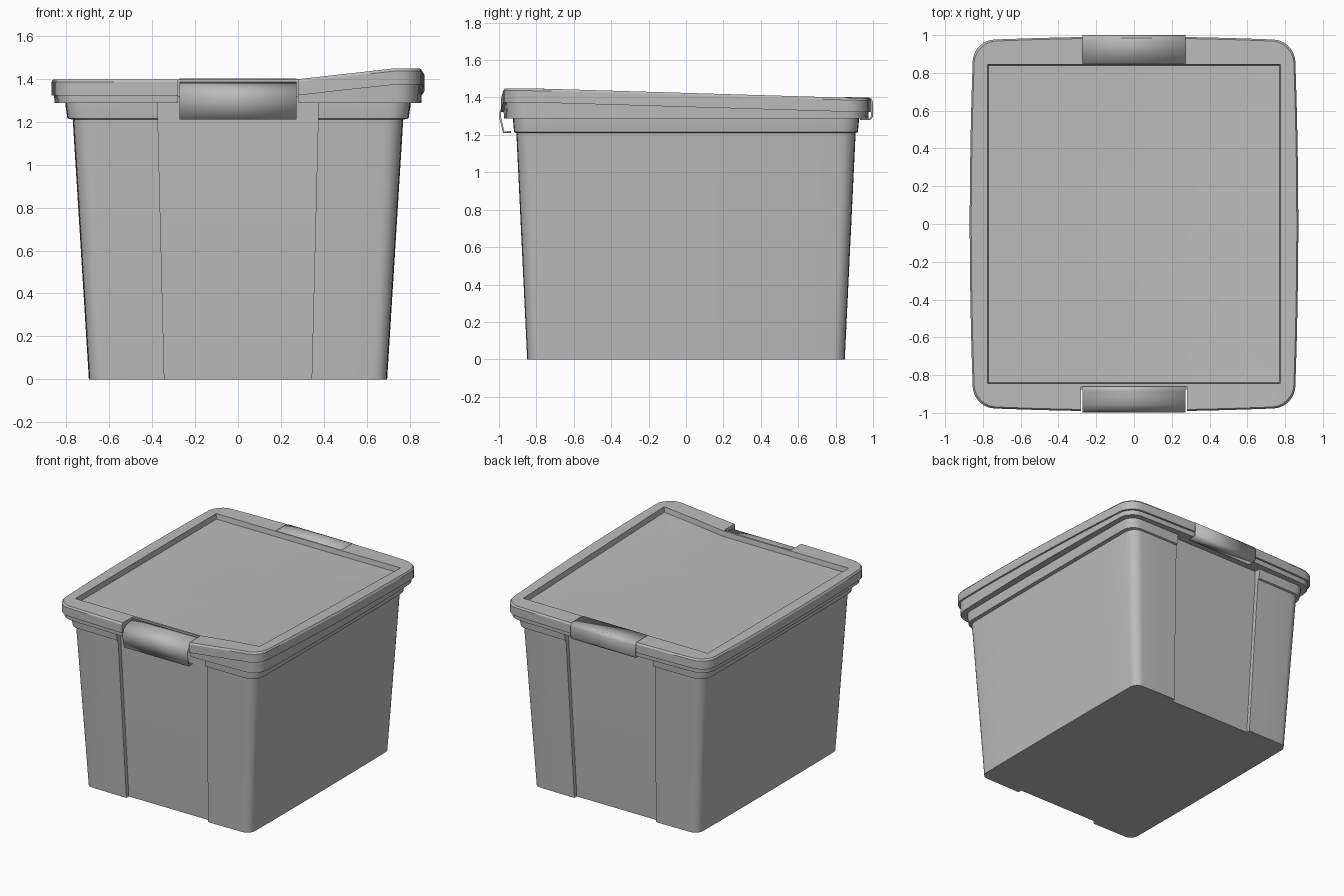
import bpy, bmesh, math

cube = bpy.data.objects.get("Cube")
if cube:
    bpy.data.objects.remove(cube)

grey = bpy.data.materials.new("grey_plastic")
grey.use_nodes = True
COLOUR = (0.5, 0.5, 0.5, 1)
grey.diffuse_color = COLOUR
grey.node_tree.nodes["Principled BSDF"].inputs["Base Color"].default_value = COLOUR


def finish(bm, name, angle=30):
    bmesh.ops.remove_doubles(bm, verts=bm.verts, dist=0.0002)
    bmesh.ops.recalc_face_normals(bm, faces=bm.faces)
    mesh = bpy.data.meshes.new(name)
    bm.to_mesh(mesh)
    bm.free()
    mesh.materials.append(grey)
    obj = bpy.data.objects.new(name, mesh)
    bpy.context.collection.objects.link(obj)
    bpy.ops.object.select_all(action="DESELECT")
    obj.select_set(True)
    bpy.context.view_layer.objects.active = obj
    bpy.ops.object.shade_smooth_by_angle(angle=math.radians(angle))
    return obj


def outline(hx, hy, r, bow, half, front, back):
    """Bowed rounded rectangle with optional flat notches on front and back."""
    quarter = [(hx, (hy - r) * t / 4, False) for t in range(4)]
    for i in range(7):
        a = math.pi / 2 * i / 6
        quarter.append((hx - r + r * math.cos(a), hy - r + r * math.sin(a), False))
    quarter += [((hx - r + half) / 2, hy, False), (half, hy, False),
                (half, hy, True), (0, hy, True)]
    other = quarter[::-1]
    points = []
    for sx, sy, part in ((1, 1, quarter), (-1, 1, other), (-1, -1, quarter), (1, -1, other)):
        for x, y, notched in part[:-1]:
            px = x - bow * (y / hy) ** 2
            py = y - bow * (x / hx) ** 2
            limit = back if sy > 0 else front
            if notched and limit:
                py = limit
            if x == half:
                px = half
            points.append((sx * px, sy * py))
        # the shared end point of each quarter opens the next one
    return points


def loft(rings, name, angle=30):
    bm = bmesh.new()
    loops = [[bm.verts.new(p) for p in ring] for ring in rings]
    for a, b in zip(loops, loops[1:]):
        for i in range(len(a)):
            j = (i + 1) % len(a)
            bm.faces.new((a[i], a[j], b[j], b[i]))
    bm.faces.new(loops[0])
    bm.faces.new(loops[-1])
    return finish(bm, name, angle)


def clamp(t):
    return max(0, min(1, t))


def lift(x, y):
    """One front corner of the lid is sprung slightly upward."""
    return 0.052 * clamp((x - 0.27) / 0.46) * clamp((0.92 - y) / 1.75)


# Tapered tub with recessed end panels and a stepped rim
tub = []
for z, hx, hy, r, half, panel in (
        (0, 0.695, 0.85, 0.06, 0.343, 0.82),
        (1.21, 0.77, 0.908, 0.08, 0.373, 0.875),
        (1.215, 0.795, 0.92, 0.09, 0.373, 0.875),
        (1.27, 0.803, 0.925, 0.09, 0.373, 0.877),
        (1.32, 0.803, 0.925, 0.09, 0.373, 0.877)):
    tub.append([(x, y, z) for x, y in outline(hx, hy, r, 0.004, half, panel, panel)])
loft(tub, "tub")

# Lid: stepped skirt, broad rim and sunken panel, open at the front latch
lid = []
for z, hx, hy, r, bow, rise in (
        (1.287, 0.79, 0.90, 0.08, 0.004, 0),
        (1.287, 0.855, 0.975, 0.10, 0.02, 0),
        (1.322, 0.857, 0.977, 0.10, 0.02, 1),
        (1.322, 0.870, 0.992, 0.11, 0.02, 1),
        (1.385, 0.870, 0.992, 0.11, 0.02, 1),
        (1.397, 0.862, 0.984, 0.11, 0.02, 1),
        (1.397, 0.775, 0.845, 0.004, 0, 1),
        (1.358, 0.770, 0.840, 0.004, 0, 1)):
    notch = 0.86 if hy > 0.85 else None
    lid.append([(x, y, z + rise * lift(x, y))
                for x, y in outline(hx, hy, r, bow, 0.28, notch, None)])
rim = lid[-1]
for s in (0.66, 0.33):
    lid.append([(x * s, y * s, 1.358 + lift(x * s, y * s)) for x, y, z in rim])
loft(lid, "lid")


def latch(name, profile, half, thickness):
    """Bent plate: a side profile of (y, z) swept across x."""
    bm = bmesh.new()
    rows = [[bm.verts.new((x, y, z)) for y, z in profile] for x in (-half, half)]
    for i in range(len(profile) - 1):
        bm.faces.new((rows[0][i], rows[0][i + 1], rows[1][i + 1], rows[1][i]))
    obj = finish(bm, name, 40)
    mod = obj.modifiers.new("plate", "SOLIDIFY")
    mod.thickness = thickness
    mod.offset = 0
    return obj


# Front latch hooks over the notch, back latch sits flush with the rim
latch("front_latch", [(-0.86, 1.38), (-0.885, 1.378), (-0.92, 1.375), (-0.955, 1.366),
                      (-0.98, 1.348), (-0.993, 1.32), (-0.993, 1.29), (-0.975, 1.215),
                      (-0.935, 1.215)], 0.272, 0.01)
latch("back_latch", [(0.85, 1.397), (0.97, 1.397), (0.988, 1.39), (0.995, 1.375),
                     (0.995, 1.30), (0.985, 1.285), (0.93, 1.285)], 0.272, 0.01)
